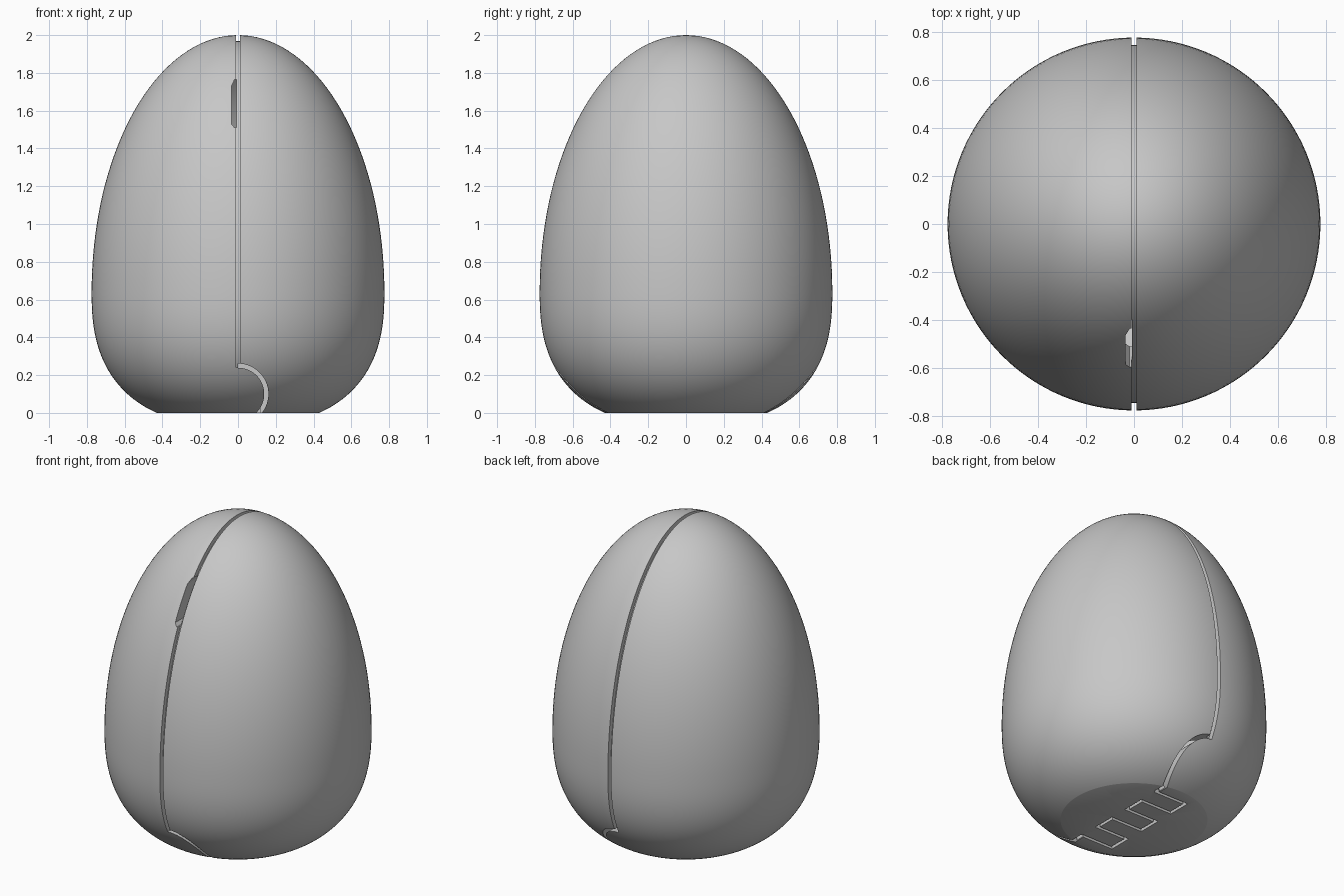
import bpy, bmesh, math
from mathutils import Vector

cube = bpy.data.objects.get("Cube")
if cube:
    bpy.data.objects.remove(cube, do_unlink=True)

grey = bpy.data.materials.new("plain_grey")
grey.use_nodes = True
colour = (0.57, 0.57, 0.57, 1)
grey.diffuse_color = colour
grey.node_tree.nodes["Principled BSDF"].inputs["Base Color"].default_value = colour

RADIUS, HEIGHT, WAIST, LOWER = 0.775, 2.0, 0.64, 0.71
GAP = 0.022
DEPTH = 0.03
HINGE_R, HINGE_Z = 0.15, 0.1


def make_object(name, bm):
    bmesh.ops.recalc_face_normals(bm, faces=bm.faces)
    mesh = bpy.data.meshes.new(name)
    bm.to_mesh(mesh)
    bm.free()
    obj = bpy.data.objects.new(name, mesh)
    bpy.context.collection.objects.link(obj)
    obj.data.materials.append(grey)
    return obj


def egg(name, inset, segments=128, rings=36):
    """Turned egg with a full lower belly and flat base, shrunk by inset."""
    radius, upper, lower = RADIUS - inset, HEIGHT - WAIST - inset, LOWER - inset
    power = 2.5
    points = [(0, inset)]
    for i in range(rings):
        t = (WAIST - inset) / lower * math.cos(math.pi / 2 * i / rings)
        points.append((radius * (1 - t ** power) ** (1 / power), WAIST - lower * t))
    for i in range(rings + 1):
        a = math.pi / 2 * i / rings
        points.append((radius * math.cos(a), WAIST + upper * math.sin(a)))
    bm = bmesh.new()
    verts = [bm.verts.new((r, 0, z)) for r, z in points]
    edges = [bm.edges.new(pair) for pair in zip(verts, verts[1:])]
    bmesh.ops.spin(bm, geom=verts + edges, cent=(0, 0, 0), axis=(0, 0, 1),
                   angle=math.tau, steps=segments)
    bmesh.ops.remove_doubles(bm, verts=bm.verts, dist=0.0001)
    return make_object(name, bm)


def prism(name, outline, low, high, along_y=True):
    bm = bmesh.new()
    ends = []
    for t in (low, high):
        ends.append([bm.verts.new((u, t, v) if along_y else (u, v, t)) for u, v in outline])
    bm.faces.new(ends[0])
    bm.faces.new(ends[1][::-1])
    for i in range(len(outline)):
        bm.faces.new((ends[0][i - 1], ends[0][i], ends[1][i], ends[1][i - 1]))
    return make_object(name, bm)


def ribbon(path, width=GAP):
    """Outline of a strip of even width along a flat path."""
    path = [Vector(p) for p in path]
    sides = []
    for i, p in enumerate(path):
        d1 = (p - path[max(i - 1, 0)]).normalized()
        d2 = (path[min(i + 1, len(path) - 1)] - p).normalized()
        d1, d2 = d1 if i else d2, d2 if i < len(path) - 1 else d1
        n1, n2 = Vector((-d1.y, d1.x)), Vector((-d2.y, d2.x))
        sides.append((n1 + n2) * (width / 2 / (1 + n1.dot(n2))))
    return ([p + s for p, s in zip(path, sides)]
            + [p - s for p, s in zip(path, sides)][::-1])


def cut(target, cutter):
    cutter.hide_render = True
    mod = target.modifiers.new("cut", 'BOOLEAN')
    mod.operation, mod.solver, mod.object = 'DIFFERENCE', 'EXACT', cutter
    bpy.context.view_layer.objects.active = target
    bpy.ops.object.modifier_apply(modifier=mod.name)
    bpy.data.objects.remove(cutter, do_unlink=True)


# Hollow outer shell with a hollow lip closing the seam from inside
shell = egg("egg_shell", 0)
cut(shell, egg("shell_cavity", DEPTH + 0.01))
lip = egg("inner_lip", DEPTH)
cut(lip, egg("lip_cavity", 0.08))

# Seam over the top, ending in a round hinge shoulder at front and back
knuckle = 0.134
hinge_end = 2.5 * knuckle
arc = []
for i in range(25):
    a = math.radians(90 - 145 * i / 24)
    arc.append((HINGE_R * math.cos(a), HINGE_Z + HINGE_R * math.sin(a)))
seam = [(0, 2.2)] + arc
for low, high in ((-1, -hinge_end), (hinge_end, 1)):
    cut(shell, prism("seam_cutter", ribbon(seam), low, high))
    cut(lip, prism("shoulder_cutter", ribbon(arc), low, high))
cut(shell, prism("crown_cutter", ribbon([(0, 2.2), (0, 0.5)]),
                 -hinge_end - 0.02, hinge_end + 0.02))

# Hinge barrel whose flat ends close the shoulder gaps
barrel_outline = [(-0.18, DEPTH), (0.18, DEPTH)]
for i in range(25):
    a = math.pi * i / 24
    barrel_outline.append((0.18 * math.cos(a), HINGE_Z + 0.18 * math.sin(a)))
barrel = prism("hinge_barrel", barrel_outline, -hinge_end, hinge_end)

# Interlocking hinge knuckles under the base
side = 0.11
zigzag = [(side, -0.4)]
for i in range(6):
    y = -hinge_end + i * knuckle
    zigzag += [(side, y), (-side, y)]
    side = -side
zigzag.append((side, 0.4))
cut(shell, prism("knuckle_cutter", ribbon(zigzag, 0.02), -0.1, 0.06, along_y=False))

# Finger notch beside the front seam, open to the inside
notch = [(-0.009, 1.765), (-0.018, 1.765), (-0.035, 1.73), (-0.035, 1.53),
         (-0.018, 1.51), (-0.009, 1.51)]
for part in (shell, lip):
    cut(part, prism("notch_cutter", notch, -1, -0.1))

# Smooth surfaces with crisp seam edges
for obj in (shell, lip, barrel):
    bpy.ops.object.select_all(action='DESELECT')
    obj.select_set(True)
    bpy.context.view_layer.objects.active = obj
    bpy.ops.object.shade_smooth_by_angle(angle=math.radians(25))
